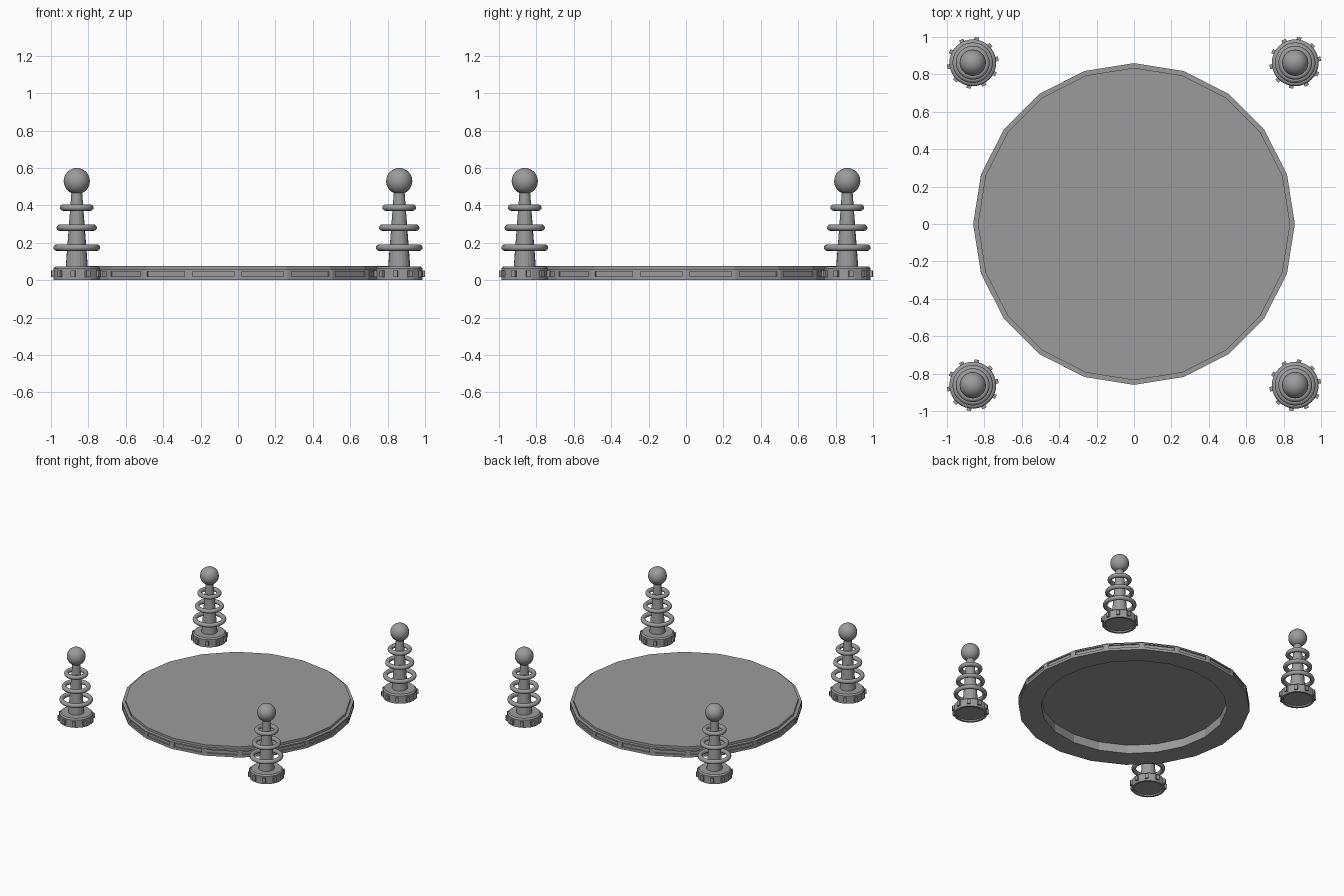
import bpy, bmesh
from math import pi, cos, sin
from mathutils import Vector

if "Cube" in bpy.data.objects:
    bpy.data.objects.remove(bpy.data.objects["Cube"])

SIDES = 20
POST = 0.862

# Dark grey metal used on every part
metal = bpy.data.materials.new("dark_metal")
metal.diffuse_color = (0.33, 0.33, 0.33, 1)
metal.use_nodes = True
metal.node_tree.nodes["Principled BSDF"].inputs["Base Color"].default_value = metal.diffuse_color


def link(name, mesh, loc=(0, 0, 0)):
    ob = bpy.data.objects.new(name, mesh)
    ob.location = loc
    bpy.context.collection.objects.link(ob)
    return ob


def to_mesh(bm, name, smooth=False):
    bmesh.ops.recalc_face_normals(bm, faces=bm.faces)
    for f in bm.faces:
        f.smooth = smooth
    me = bpy.data.meshes.new(name)
    bm.to_mesh(me)
    bm.free()
    me.materials.append(metal)
    return me


def lathe(profile):
    """Turn an (r, z) profile into a capped faceted solid; returns rows of faces."""
    bm = bmesh.new()
    rings = [[bm.verts.new((r * cos(2 * pi * i / SIDES), r * sin(2 * pi * i / SIDES), z))
              for i in range(SIDES)] for r, z in profile]
    rows = []
    for a, b in zip(rings, rings[1:]):
        rows.append([bm.faces.new((a[i], a[(i + 1) % SIDES], b[(i + 1) % SIDES], b[i]))
                     for i in range(SIDES)])
    bm.faces.new(rings[0][::-1])
    bm.faces.new(rings[-1])
    bmesh.ops.recalc_face_normals(bm, faces=bm.faces)
    return bm, rows


def panels(bm, faces, margin, z_lo, z_hi, depth):
    """Inset each wall face and push the panel in or out."""
    bmesh.ops.inset_individual(bm, faces=faces, thickness=margin, use_even_offset=True)
    for f in faces:
        mid = f.calc_center_median().z
        for v in f.verts:
            v.co.z = z_hi if v.co.z > mid else z_lo
    for f in bmesh.ops.extrude_discrete_faces(bm, faces=faces)["faces"]:
        f.normal_update()
        n = f.normal.copy()
        bmesh.ops.translate(bm, verts=f.verts[:], vec=n * depth)


def torus(name, major, minor, z, nu=40, nv=12):
    bm = bmesh.new()
    g = [[bm.verts.new(((major + minor * cos(2 * pi * j / nv)) * cos(2 * pi * i / nu),
                        (major + minor * cos(2 * pi * j / nv)) * sin(2 * pi * i / nu),
                        z + minor * sin(2 * pi * j / nv)))
          for j in range(nv)] for i in range(nu)]
    for i in range(nu):
        for j in range(nv):
            k, l = (i + 1) % nu, (j + 1) % nv
            bm.faces.new((g[i][j], g[k][j], g[k][l], g[i][l]))
    return to_mesh(bm, name, True)


# Platform: hollow underside, recessed wall panels, stepped top plate
bm, rows = lathe([(0.69, 0.07), (0.69, 0), (0.86, 0), (0.86, 0.058),
                  (0.835, 0.058), (0.835, 0.077)])
panels(bm, rows[2], 0.022, 0.021, 0.047, -0.01)
link("platform", to_mesh(bm, "platform"))

# Post base: studs on every second wall face
bm, rows = lathe([(0.108, 0.012), (0.108, 0), (0.125, 0), (0.125, 0.063), (0.115, 0.073)])
panels(bm, rows[2][::2], 0.0075, 0.016, 0.052, 0.0145)
parts = {"post_base": to_mesh(bm, "post_base")}

# Tapered shaft
bm, rows = lathe([(0.059, 0.07), (0.028, 0.48)])
parts["post_shaft"] = to_mesh(bm, "post_shaft")

# Floating rings
for i, (r, z) in enumerate([(0.108, 0.174), (0.091, 0.281), (0.073, 0.388)]):
    parts[f"post_ring_{i + 1}"] = torus("post_ring", r, 0.017, z)

# Ball on top
bm = bmesh.new()
bmesh.ops.create_uvsphere(bm, u_segments=32, v_segments=16, radius=0.07)
bmesh.ops.translate(bm, verts=bm.verts[:], vec=Vector((0, 0, 0.53)))
parts["post_ball"] = to_mesh(bm, "post_ball", True)

# Four corner posts
for side, sx in (("left", -1), ("right", 1)):
    for end, sy in (("front", -1), ("back", 1)):
        for name, mesh in parts.items():
            link(f"{end}_{side}_{name}", mesh, (sx * POST, sy * POST, 0))
